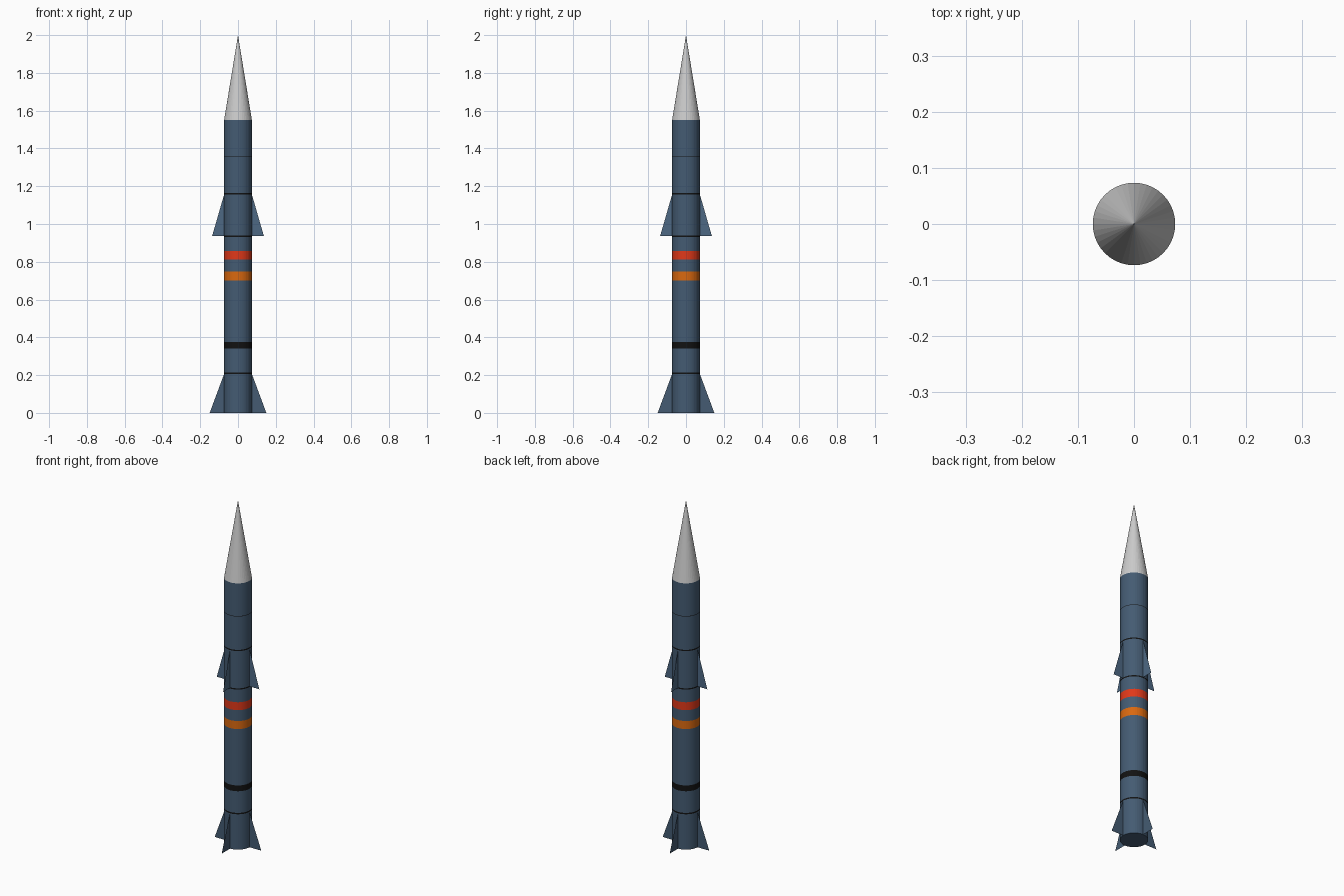
import bpy, bmesh, math

if "Cube" in bpy.data.objects:
    bpy.data.objects.remove(bpy.data.objects["Cube"])

SIDES = 40
R = 0.0735


def material(name, rgb):
    m = bpy.data.materials.new(name)
    m.diffuse_color = (*rgb, 1)
    m.use_nodes = True
    m.node_tree.nodes["Principled BSDF"].inputs["Base Color"].default_value = m.diffuse_color
    return m


BLUE = material("blue_paint", (0.058, 0.105, 0.17))
FIN_BLUE = material("fin_blue", (0.075, 0.14, 0.23))
RED = material("red_paint", (0.75, 0.04, 0.01))
ORANGE = material("orange_paint", (0.70, 0.14, 0.005))
BLACK = material("black_paint", (0.006, 0.006, 0.006))


def finish(name, bm, mat):
    mesh = bpy.data.meshes.new(name)
    bm.to_mesh(mesh)
    bm.free()
    if mat:
        mesh.materials.append(mat)
    ob = bpy.data.objects.new(name, mesh)
    bpy.context.collection.objects.link(ob)
    return ob


def ring_points(bm, z):
    return [bm.verts.new((R * math.cos(2 * math.pi * i / SIDES),
                          R * math.sin(2 * math.pi * i / SIDES), z))
            for i in range(SIDES)]


def tube(name, z0, z1, mat, cap=False):
    bm = bmesh.new()
    low, high = ring_points(bm, z0), ring_points(bm, z1)
    for i in range(SIDES):
        j = (i + 1) % SIDES
        bm.faces.new((low[i], low[j], high[j], high[i]))
    if cap:
        bm.faces.new(low[::-1])
    return finish(name, bm, mat)


def fin_set(name, z0, z1, reach, mat):
    # four paper-thin fins along the x and y axes
    bm = bmesh.new()
    for k in range(4):
        c, s = round(math.cos(k * math.pi / 2)), round(math.sin(k * math.pi / 2))
        bm.faces.new([bm.verts.new((r * c, r * s, z))
                      for r, z in ((R, z0), (reach, z0), (R, z1))])
    return finish(name, bm, mat)


# Body skin, split into flush painted bands from the bottom up
bands = [
    ("tail_section", 0.206, BLUE), ("tail_seam", 0.214, BLACK),
    ("lower_body", 0.34, BLUE), ("black_stripe", 0.374, BLACK),
    ("middle_body", 0.702, BLUE), ("orange_stripe", 0.749, ORANGE),
    ("stripe_gap", 0.812, BLUE), ("red_stripe", 0.858, RED),
    ("collar_body", 0.932, BLUE), ("lower_fin_seam", 0.939, BLACK),
    ("wing_section", 1.156, BLUE), ("upper_fin_seam", 1.163, BLACK),
    ("upper_body", 1.357, BLUE), ("top_seam", 1.360, BLACK),
    ("top_body", 1.55, BLUE),
]
z = 0.0
for name, top, mat in bands:
    tube(name, z, top, mat, cap=(z == 0.0))
    z = top

# Pointed nose
bm = bmesh.new()
base = ring_points(bm, 1.55)
tip = bm.verts.new((0, 0, 2.0))
for i in range(SIDES):
    bm.faces.new((base[i], base[(i + 1) % SIDES], tip))
finish("nose_cone", bm, None)

# Fins
fin_set("tail_fins", 0.0, 0.206, 0.15, BLUE)
fin_set("upper_fins", 0.936, 1.156, 0.137, FIN_BLUE)
